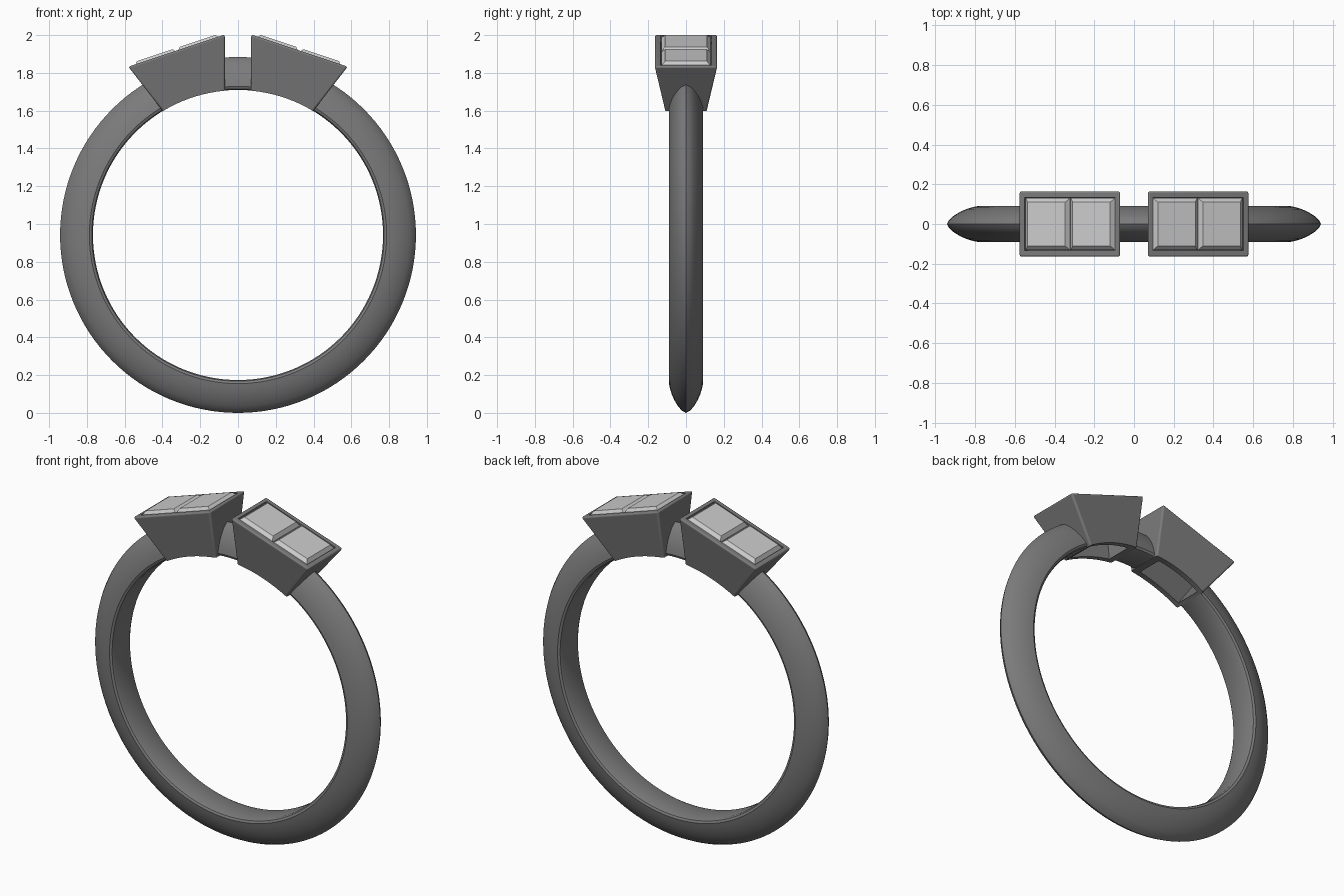
import bpy, bmesh, math

if "Cube" in bpy.data.objects:
    bpy.data.objects.remove(bpy.data.objects["Cube"])

CZ, R_IN = 0.942, 0.768          # ring centre height, finger radius
ANG = math.atan2(0.17, 0.51)     # tilt of each setting


def local(u, y, w):
    """Point on the tilted setting: u along its top, w along its normal."""
    return (0.07 + u * math.cos(ANG) + w * math.sin(ANG), y,
            2.003 - u * math.sin(ANG) + w * math.cos(ANG))


def rect(u0, u1, hy, w):
    return [local(u0, -hy, w), local(u1, -hy, w), local(u1, hy, w), local(u0, hy, w)]


def rect_xz(a, b, hy):
    return [(a[0], -hy, a[1]), (b[0], -hy, b[1]), (b[0], hy, b[1]), (a[0], hy, a[1])]


def loft(name, loops, closed=False):
    """Skin equal-sized loops; cap the ends, or join last to first if closed."""
    bm = bmesh.new()
    vs = [[bm.verts.new(p) for p in lp] for lp in loops]
    n = len(loops[0])
    pairs = list(zip(vs, vs[1:])) + ([(vs[-1], vs[0])] if closed else [])
    for a, b in pairs:
        for i in range(n):
            j = (i + 1) % n
            bm.faces.new((a[i], a[j], b[j], b[i]))
    if not closed:
        bm.faces.new(vs[0])
        bm.faces.new(vs[-1])
    bmesh.ops.recalc_face_normals(bm, faces=bm.faces)
    me = bpy.data.meshes.new(name)
    bm.to_mesh(me)
    bm.free()
    ob = bpy.data.objects.new(name, me)
    bpy.context.collection.objects.link(ob)
    return ob


def cut(ob, cutter):
    m = ob.modifiers.new("cut", 'BOOLEAN')
    m.operation, m.solver, m.object = 'DIFFERENCE', 'EXACT', cutter


def bevel(ob, width, seg):
    m = ob.modifiers.new("bevel", 'BEVEL')
    m.width, m.segments = width, seg


def smooth(ob, deg):
    bpy.ops.object.select_all(action='DESELECT')
    ob.select_set(True)
    bpy.context.view_layer.objects.active = ob
    bpy.ops.object.shade_smooth_by_angle(angle=math.radians(deg))


def helper(ob):
    ob.hide_render = True
    ob.display_type = 'WIRE'
    return ob


# Band: domed profile (y, radius) revolved about the y axis
half = [(0.07, R_IN), (0.084, 0.774), (0.09, 0.787), (0.085, 0.812), (0.075, 0.845),
        (0.06, 0.878), (0.042, 0.907), (0.022, 0.93)]
profile = half + [(0, 0.942)] + [(-y, r) for y, r in reversed(half)]
N = 128
band = loft("band", [[(r * math.sin(t), y, CZ + r * math.cos(t)) for y, r in profile]
                     for t in (2 * math.pi * i / N for i in range(N))], closed=True)

# Cutters: through-opening under the stones, and the finger hole
opening = helper(loft("opening_cutter", [
    rect(0.026, 0.508, 0.134, 0.03), rect(0.026, 0.508, 0.134, -0.03),
    rect_xz((0.115, 1.64), (0.335, 1.55), 0.065)]))
opening.modifiers.new("mirror", 'MIRROR')
bpy.ops.mesh.primitive_cylinder_add(vertices=N, radius=R_IN - 0.001, depth=1,
                                    location=(0, 0, CZ), rotation=(math.pi / 2, 0, 0))
finger = helper(bpy.context.object)
finger.name = "finger_cutter"

# Bezel: tapered block, hollowed, its underside following the finger hole
bezel = loft("bezel", [rect(0, 0.538, 0.166, 0),
                       rect_xz((0.07, 1.666), (0.373, 1.565), 0.102)])
bevel(bezel, 0.01, 3)
cut(bezel, finger)
cut(bezel, opening)
bezel.modifiers.new("mirror", 'MIRROR')
cut(band, opening)
smooth(band, 35)
smooth(bezel, 35)

# Stones: two step-cut gems per bezel with table, girdle and keeled pavilion
for k, (u0, u1) in enumerate(((0.03, 0.265), (0.269, 0.504))):
    shift = 0.02 if k == 0 else -0.02
    mid = (u0 + u1) / 2 + shift
    stone = loft(f"stone_{k + 1}", [
        rect(u0 + 0.018, u1 - 0.018, 0.110, 0.014),
        rect(u0, u1, 0.131, -0.008),
        rect(u0, u1, 0.131, -0.016),
        rect(u0 + 0.04 + shift, u1 - 0.04 + shift, 0.085, -0.075),
        rect(mid - 0.03, mid + 0.03, 0.01, -0.13)])
    stone.modifiers.new("mirror", 'MIRROR')
    mat = bpy.data.materials.get("gem") or bpy.data.materials.new("gem")
    mat.diffuse_color = (0.8, 0.8, 0.8, 1)
    mat.use_nodes = True
    mat.node_tree.nodes["Principled BSDF"].inputs["Base Color"].default_value = mat.diffuse_color
    stone.data.materials.append(mat)

mat = bpy.data.materials.new("metal")
mat.diffuse_color = (0.2, 0.2, 0.2, 1)
mat.use_nodes = True
mat.node_tree.nodes["Principled BSDF"].inputs["Base Color"].default_value = mat.diffuse_color
for ob in (band, bezel):
    ob.data.materials.append(mat)
